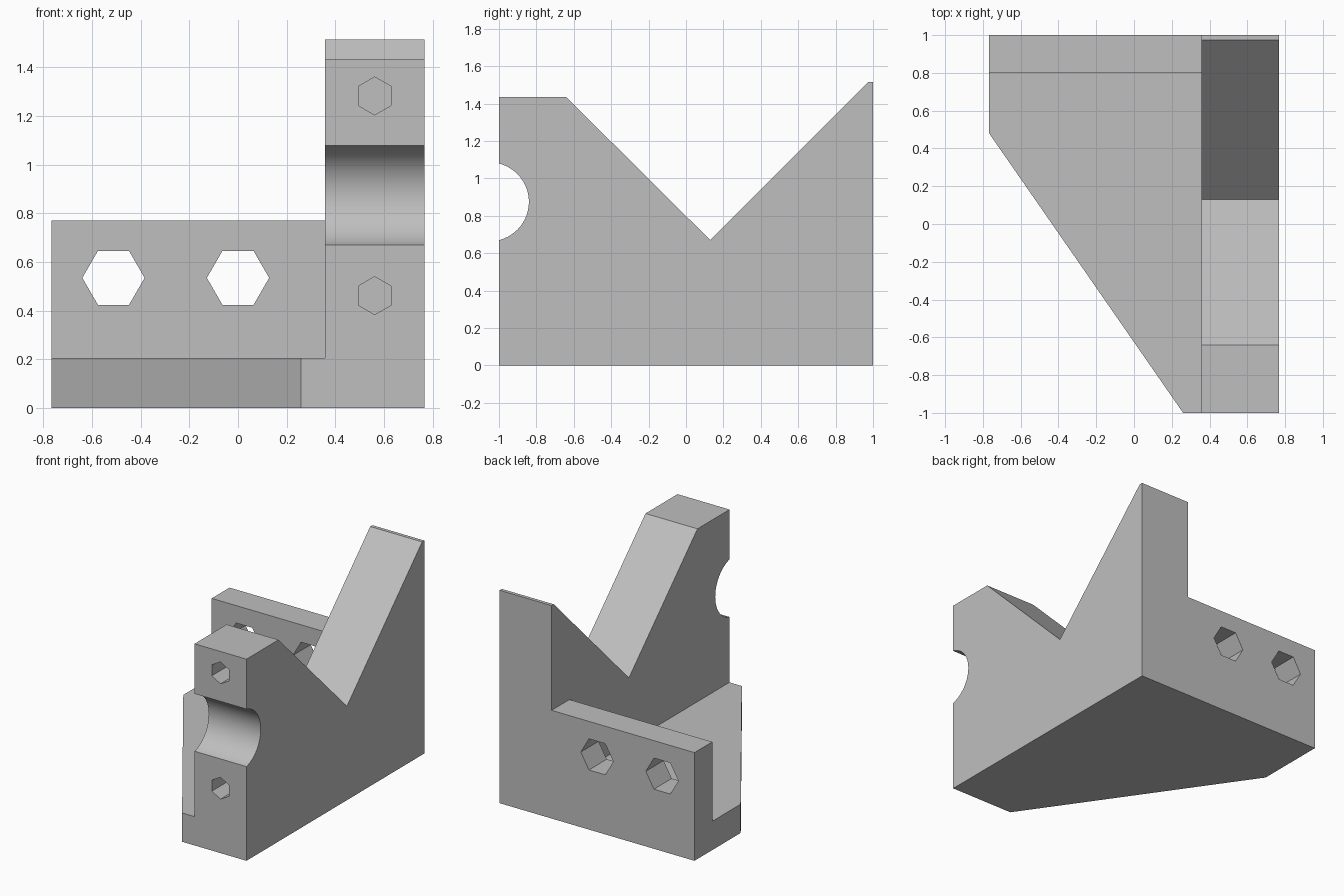
import bpy
import bmesh
from math import cos, sin, pi, radians
from mathutils import Vector

if "Cube" in bpy.data.objects:
    bpy.data.objects.remove(bpy.data.objects["Cube"])

grey = bpy.data.materials.new("plain_grey")
grey.use_nodes = True
colour = (0.52, 0.52, 0.52, 1)
grey.diffuse_color = colour
grey.node_tree.nodes["Principled BSDF"].inputs["Base Color"].default_value = colour


def prism(name, profile, axis, start, end):
    """Extrude a 2D profile along x, y or z; the profile uses the other two axes in order."""
    def place(p, d):
        co = list(p)
        co.insert("xyz".index(axis), d)
        return Vector(co)

    bm = bmesh.new()
    face = bm.faces.new([bm.verts.new(place(p, start)) for p in profile])
    extruded = bmesh.ops.extrude_face_region(bm, geom=[face])["geom"]
    top = [v for v in extruded if isinstance(v, bmesh.types.BMVert)]
    bmesh.ops.translate(bm, verts=top, vec=place((0, 0), end - start))
    bmesh.ops.recalc_face_normals(bm, faces=bm.faces)
    mesh = bpy.data.meshes.new(name)
    bm.to_mesh(mesh)
    bm.free()
    mesh.materials.append(grey)
    obj = bpy.data.objects.new(name, mesh)
    bpy.context.collection.objects.link(obj)
    return obj


def ring(a, b, radius, sides, turn=0.0):
    return [(a + radius * cos(turn + 2 * pi * i / sides),
             b + radius * sin(turn + 2 * pi * i / sides)) for i in range(sides)]


# Solid block with the tapered footprint
bracket = prism("angle_bracket", [(-0.767, 1), (-0.767, 0.48), (0.26, -1),
                                  (0.767, -1), (0.767, 1)], "z", 0, 1.7)

# V notch and top outline of the side wall
cutters = [prism("v_notch_cutter", [(-2, 1.435), (-0.64, 1.435), (0.13, 0.67),
                                    (0.975, 1.515), (2, 1.515), (2, 3), (-2, 3)],
                 "x", -2, 2)]
# Open space above the base and the back plate
cutters.append(prism("pocket_cutter", [(-2, 0.205), (0.8, 0.205), (0.8, 0.77),
                                       (2, 0.77), (2, 3), (-2, 3)], "x", -2, 0.358))
# Rounded groove across the front of the wall
cutters.append(prism("groove_cutter", ring(-1.051, 0.875, 0.211, 64), "x", 0.2, 2))
# Hexagonal through holes in the back plate
for x in (-0.512, 0):
    cutters.append(prism("plate_hole_cutter", ring(x, 0.535, 0.128, 6), "y", 0.6, 1.2))
# Blind hexagonal holes in the wall front
for z in (0.462, 1.283):
    cutters.append(prism("wall_hole_cutter", ring(0.562, z, 0.078, 6, pi / 2), "y", -1.2, -0.7))

# Carve the block, then discard the cutters
bpy.context.view_layer.objects.active = bracket
bracket.select_set(True)
for cutter in cutters:
    cutter.hide_render = True
    mod = bracket.modifiers.new("carve", "BOOLEAN")
    mod.operation = "DIFFERENCE"
    mod.solver = "EXACT"
    mod.object = cutter
    bpy.ops.object.modifier_apply(modifier=mod.name)
for cutter in cutters:
    bpy.data.objects.remove(cutter)

bpy.ops.object.shade_smooth_by_angle(angle=radians(30))
